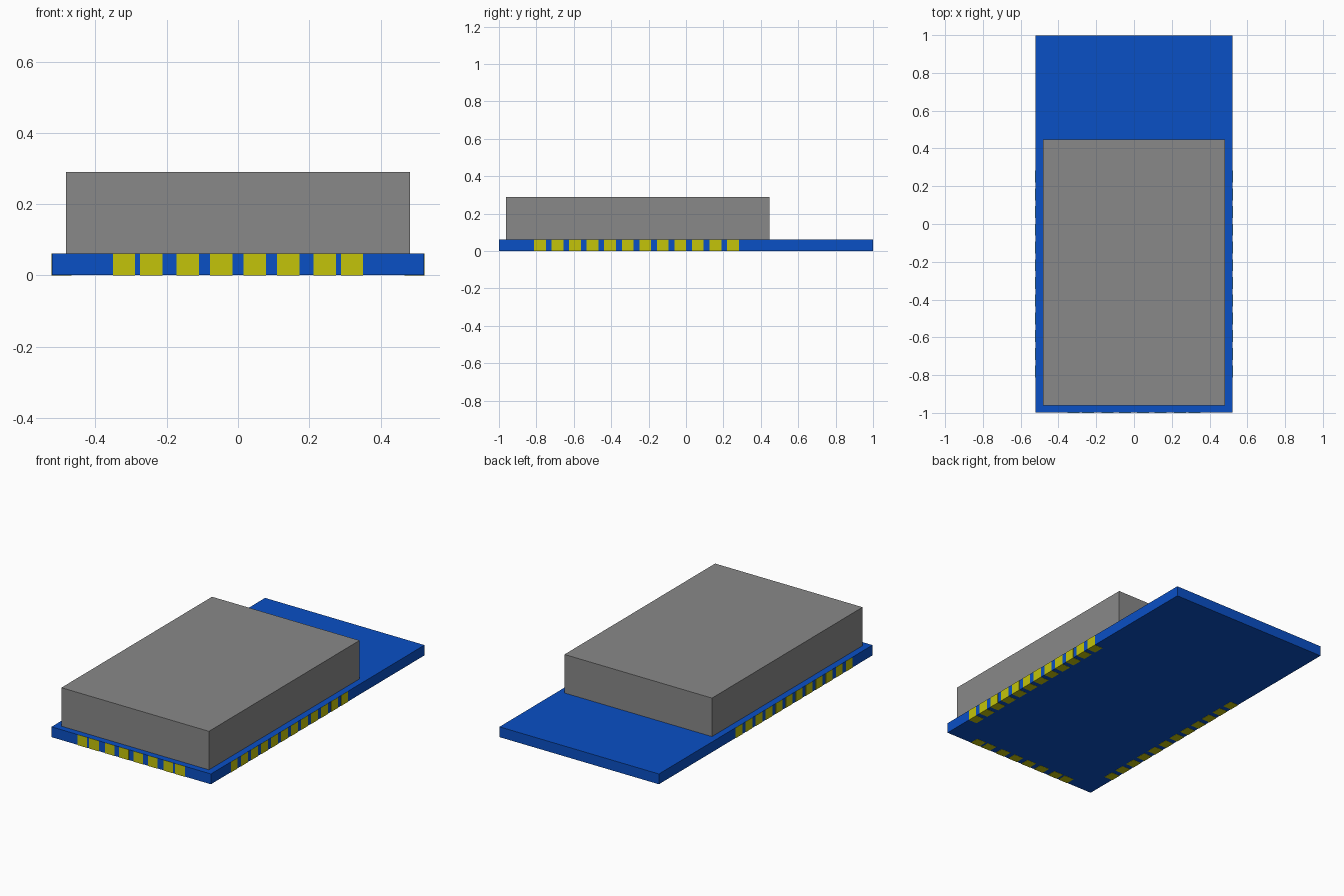
import bpy

if "Cube" in bpy.data.objects:
    bpy.data.objects.remove(bpy.data.objects["Cube"], do_unlink=True)


def material(name, rgb):
    m = bpy.data.materials.new(name)
    m.use_nodes = True
    m.diffuse_color = (*rgb, 1)
    m.node_tree.nodes["Principled BSDF"].inputs["Base Color"].default_value = (*rgb, 1)
    return m


BLUE = material("board blue", (0.003, 0.08, 0.56))
GREY = material("shield grey", (0.25, 0.25, 0.25))
GOLD = material("contact yellow", (0.55, 0.55, 0.003))


def box(name, lo, hi, mat):
    """Axis-aligned box between two corners."""
    bpy.ops.mesh.primitive_cube_add(size=1)
    ob = bpy.context.object
    ob.name = name
    for v in ob.data.vertices:
        v.co = [h if c > 0 else l for c, l, h in zip(v.co, lo, hi)]
    ob.data.materials.append(mat)
    return ob


W, L, TOP = 0.522, 0.999, 0.062   # board half width, half length, top height
T = 0.001                         # contact plate thickness
PAD = 0.0315                      # contact half width
DEPTH = 0.055                     # contact reach under the board

# Circuit board and metal shield can
box("circuit_board", (-W, -L, T), (W, L, TOP), BLUE)
box("shield_can", (-0.483, -0.962, TOP), (0.483, 0.447, 0.29), GREY)

# Side contacts: a plate up the edge and a plate folded under the board
for side, s in (("left", 1), ("right", -1)):
    for i in range(12):
        y = -0.781 + i * 0.0938
        for part, a, b, z0, z1 in (("edge", W, W + T, 0, TOP),
                                   ("under", W - DEPTH, W, 0, T)):
            x0, x1 = sorted((s * a, s * b))
            box(f"{side}_{part}_contact_{i + 1}", (x0, y - PAD, z0), (x1, y + PAD, z1), GOLD)

# Front contacts, unevenly spaced
for i, x in enumerate((-0.32, -0.243, -0.141, -0.047, 0.047, 0.141, 0.243, 0.32)):
    box(f"front_edge_contact_{i + 1}", (x - PAD, -L - T, 0), (x + PAD, -L, TOP), GOLD)
    box(f"front_under_contact_{i + 1}", (x - PAD, -L, 0), (x + PAD, -L + DEPTH, T), GOLD)
